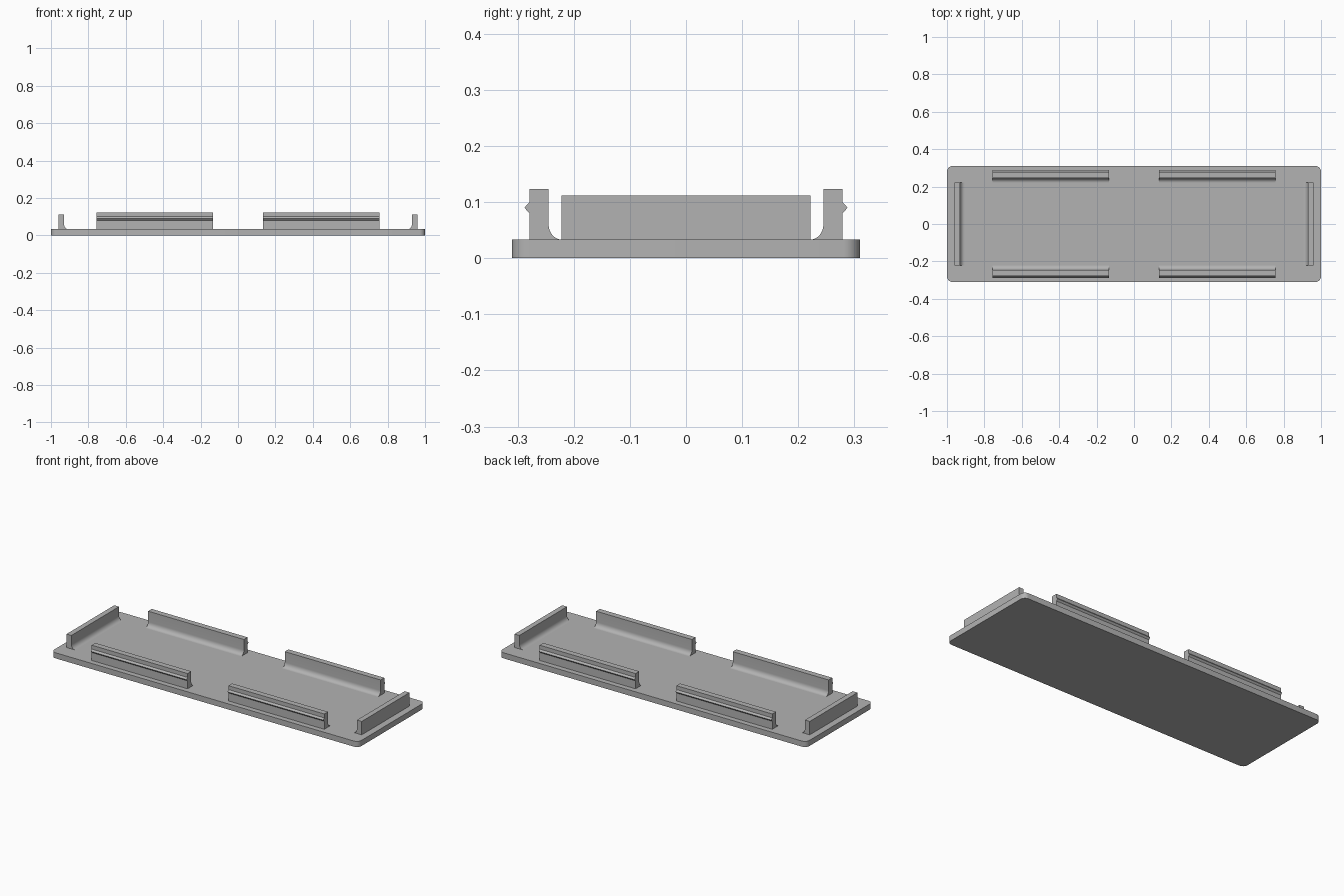
import bpy, bmesh, math
from mathutils import Vector

cube = bpy.data.objects.get("Cube")
if cube:
    bpy.data.objects.remove(cube)

grey = bpy.data.materials.new("plain_grey")
grey.use_nodes = True
colour = (0.45, 0.45, 0.45, 1)
grey.diffuse_color = colour
grey.node_tree.nodes["Principled BSDF"].inputs["Base Color"].default_value = colour

BASE = 0.033


def extrude(name, points, offset):
    """Closed outline pushed along offset into a solid."""
    bm = bmesh.new()
    face = bm.faces.new([bm.verts.new(p) for p in points])
    top = bmesh.ops.extrude_face_region(bm, geom=[face])["geom"]
    verts = [v for v in top if isinstance(v, bmesh.types.BMVert)]
    bmesh.ops.translate(bm, verts=verts, vec=Vector(offset))
    bmesh.ops.recalc_face_normals(bm, faces=bm.faces)
    mesh = bpy.data.meshes.new(name)
    bm.to_mesh(mesh)
    bm.free()
    mesh.materials.append(grey)
    obj = bpy.data.objects.new(name, mesh)
    bpy.context.collection.objects.link(obj)
    bpy.ops.object.select_all(action="DESELECT")
    obj.select_set(True)
    bpy.context.view_layer.objects.active = obj
    bpy.ops.object.shade_smooth_by_angle(angle=math.radians(30))
    return obj


def arc(cx, cy, rx, ry, start, steps=8):
    """Quarter ellipse, counter-clockwise from start degrees."""
    angles = [math.radians(start + 90 * i / steps) for i in range(steps + 1)]
    return [(cx + rx * math.cos(a), cy + ry * math.sin(a)) for a in angles]


def wall_profile(inner, outer, top, ridge=None):
    """Upright wall section with a concave fillet at its inner foot."""
    foot = arc(inner - 0.024, BASE + 0.028, 0.024, 0.028, 270)
    side = [(inner, top), (outer, top)]
    if ridge:
        side += [(outer, 0.1), (ridge, 0.09), (outer, 0.08)]
    return foot + side + [(outer, BASE)]


# Base plate with rounded corners
R = 0.03
outline = []
for sx, sy, start in ((1, 1, 0), (-1, 1, 90), (-1, -1, 180), (1, -1, 270)):
    outline += arc(sx * (1 - R), sy * (0.31 - R), R, R, start)
extrude("base_plate", [(x, y, 0) for x, y in outline], (0, 0, BASE))

# Snap clips along the long sides
clip = wall_profile(0.245, 0.279, 0.123, 0.288)
for sy, depth in ((-1, "front"), (1, "back")):
    for x, side in ((-0.757, "right"), (0.133, "left")):
        extrude(f"{depth}_{side}_clip", [(x, sy * y, z) for y, z in clip], (0.624, 0, 0))

# Locating walls at the short ends
wall = wall_profile(0.93, 0.961, 0.112)
for sx, side in ((-1, "right"), (1, "left")):
    extrude(f"{side}_end_wall", [(sx * x, -0.222, z) for x, z in wall], (0, 0.444, 0))
